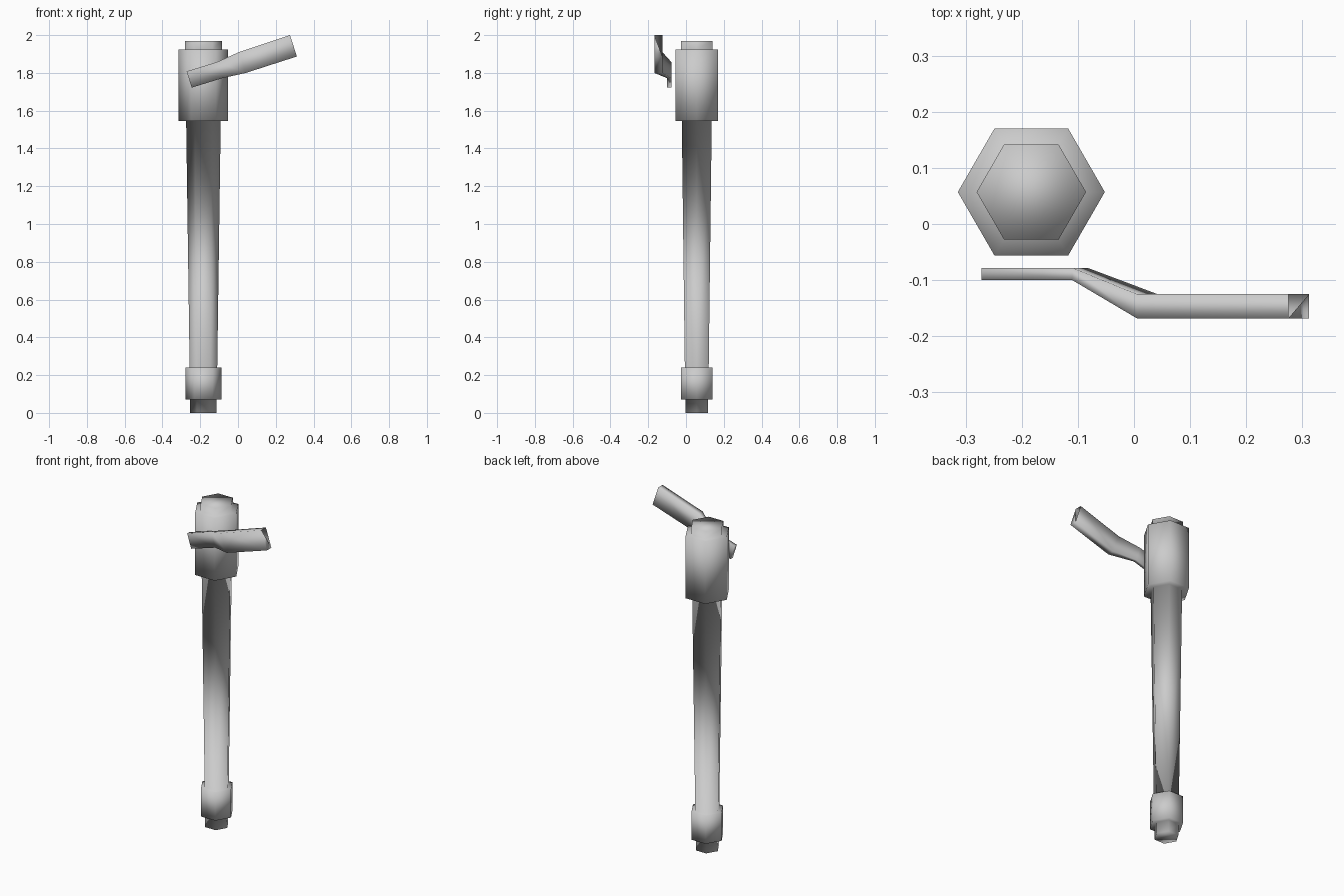
import bpy, bmesh
from math import cos, sin, pi

if "Cube" in bpy.data.objects:
    bpy.data.objects.remove(bpy.data.objects["Cube"])


def finish(name, bm):
    bmesh.ops.recalc_face_normals(bm, faces=bm.faces)
    mesh = bpy.data.meshes.new(name)
    bm.to_mesh(mesh)
    bm.free()
    obj = bpy.data.objects.new(name, mesh)
    bpy.context.collection.objects.link(obj)
    for p in mesh.polygons:
        p.use_smooth = True
    return obj


def loft(name, rings, cap_end=True):
    """Skin a list of closed cross-sections into one shell."""
    bm = bmesh.new()
    loops = [[bm.verts.new(p) for p in ring] for ring in rings]
    n = len(loops[0])
    for a, b in zip(loops, loops[1:]):
        for i in range(n):
            j = (i + 1) % n
            bm.faces.new((a[i], a[j], b[j], b[i]))
    bm.faces.new(loops[0])
    # a full cap, or the partial triangular cap of the open lever end
    bm.faces.new(loops[-1] if cap_end else loops[-1][:3])
    return finish(name, bm)


# Hexagonal post: foot, collar, tapered shaft, head and cap as (radius, z)
CX, CY, SIDES = -0.183, 0.057, 6
profile = [(0.070, 0.0), (0.070, 0.07), (0.096, 0.07), (0.096, 0.24),
           (0.073, 0.24), (0.0915, 1.545), (0.131, 1.545), (0.131, 1.925),
           (0.0975, 1.925), (0.0975, 1.97)]
loft("hexagonal_post",
     [[(CX + r * cos(2 * pi * i / SIDES), CY + r * sin(2 * pi * i / SIDES), z)
       for i in range(SIDES)] for r, z in profile])

# Cranked side lever: top edge (x, z), bottom edge (x, z), front y, back y
stations = [((-0.272, 1.808), (-0.245, 1.722), -0.100, -0.078),
            ((-0.110, 1.858), (-0.083, 1.772), -0.100, -0.078),
            ((0.005, 1.910), (0.042, 1.800), -0.168, -0.125),
            ((0.275, 2.000), (0.312, 1.887), -0.168, -0.125)]
loft("side_lever",
     [[(t[0], f, t[1]), (b[0], f, b[1]), (b[0], k, b[1]), (t[0], k, t[1])]
      for t, b, f, k in stations], cap_end=False)
